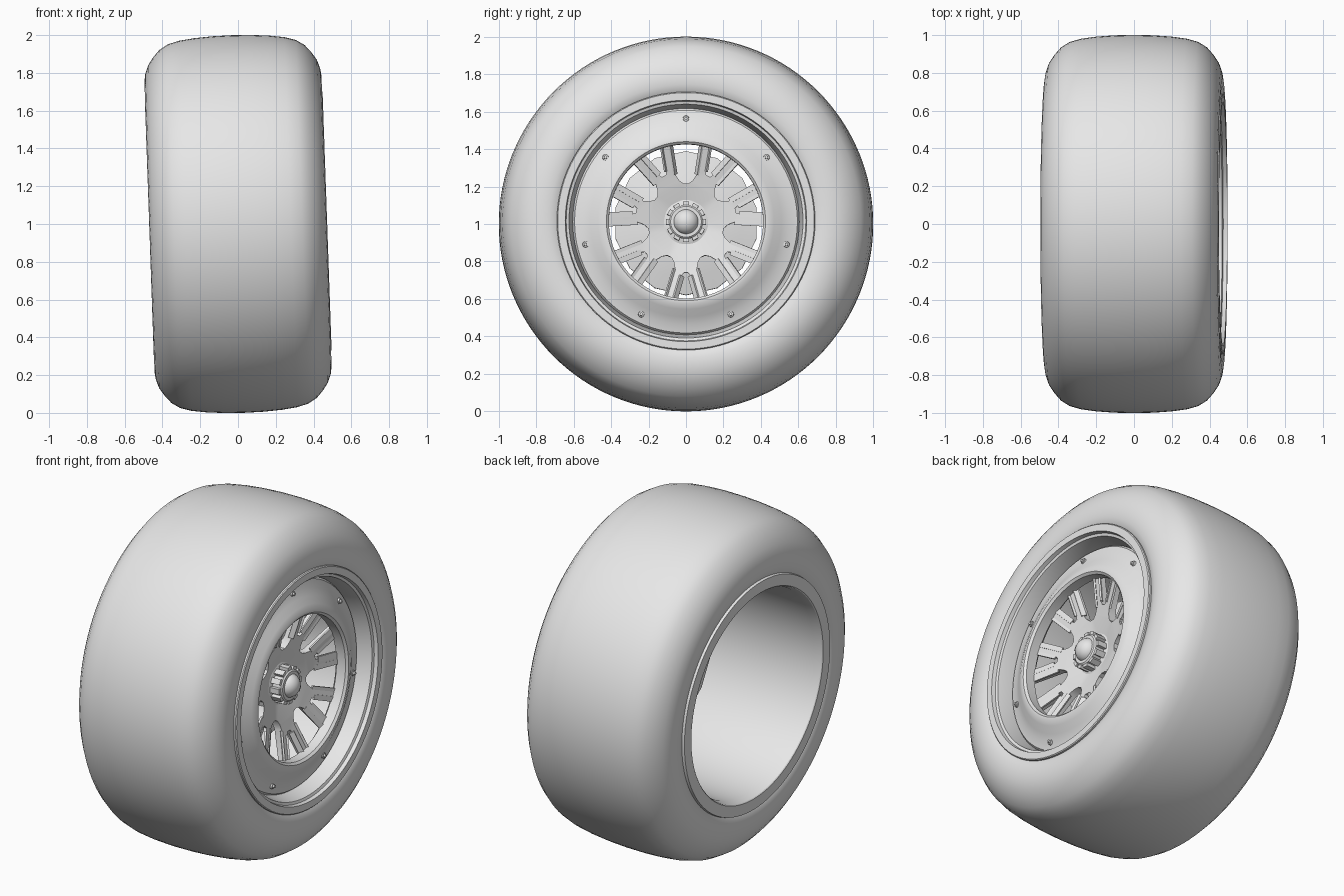
import bpy, bmesh
from math import radians, sin, cos, pi, tau, hypot
from mathutils import Matrix, Vector

if "Cube" in bpy.data.objects:
    bpy.data.objects.remove(bpy.data.objects["Cube"])

grey = bpy.data.materials.new("plain_grey")
grey.use_nodes = True
colour = (0.8, 0.8, 0.8, 1)
grey.diffuse_color = colour
grey.node_tree.nodes["Principled BSDF"].inputs["Base Color"].default_value = colour

# The wheel is modelled around the x axis, then cambered and raised
CAMBER = Matrix.Translation((0, 0, 1)) @ Matrix.Rotation(radians(-2), 4, 'Y')
REPEATS = 7


def finish(name, bm, angle=30):
    bmesh.ops.recalc_face_normals(bm, faces=bm.faces)
    bm.transform(CAMBER)
    mesh = bpy.data.meshes.new(name)
    bm.to_mesh(mesh)
    bm.free()
    mesh.materials.append(grey)
    obj = bpy.data.objects.new(name, mesh)
    bpy.context.collection.objects.link(obj)
    bpy.ops.object.select_all(action='DESELECT')
    obj.select_set(True)
    bpy.context.view_layer.objects.active = obj
    bpy.ops.object.shade_smooth_by_angle(angle=radians(angle))
    return obj


def lathe(name, profile, segments=96, closed=True, angle=30):
    """Revolve (x, radius) points around the x axis."""
    bm = bmesh.new()
    verts = [bm.verts.new((x, 0, r)) for x, r in profile]
    edges = [bm.edges.new(pair) for pair in zip(verts, verts[1:])]
    if closed:
        edges.append(bm.edges.new((verts[-1], verts[0])))
    bmesh.ops.spin(bm, geom=verts + edges, axis=(1, 0, 0), cent=(0, 0, 0),
                   angle=tau, steps=segments, use_merge=True)
    bmesh.ops.remove_doubles(bm, verts=bm.verts, dist=1e-4)
    return finish(name, bm, angle)


# Tyre: half profile mirrored left to right
half = [(0.10, 0.998), (0.20, 0.991), (0.28, 0.98), (0.34, 0.963), (0.385, 0.935),
        (0.42, 0.895), (0.447, 0.855), (0.463, 0.81), (0.469, 0.77), (0.468, 0.73),
        (0.458, 0.692), (0.44, 0.67)]
lathe("tyre", [(-x, r) for x, r in reversed(half)] + [(0, 1)] + half, 128)

# Rim: flat lips at both ends, joined by an open barrel
lathe("rim", [(0.45, 0.69), (0.467, 0.69), (0.472, 0.685), (0.472, 0.645), (0.45, 0.64),
              (0.445, 0.625), (0.36, 0.605), (-0.42, 0.605), (-0.465, 0.615),
              (-0.47, 0.62), (-0.47, 0.685), (-0.45, 0.69), (-0.42, 0.66), (0.42, 0.66)])

# Domed ring that covers the spoke ends
lathe("cover_ring", [(0.35, 0.606), (0.365, 0.595), (0.375, 0.55), (0.395, 0.51),
                     (0.418, 0.47), (0.432, 0.44), (0.432, 0.425), (0.42, 0.412),
                     (0.36, 0.412), (0.33, 0.45), (0.33, 0.606)])

# Seven small bolts, each a washer with a raised head
bm = bmesh.new()
for i in range(REPEATS):
    turn = Matrix.Rotation(tau * i / REPEATS, 4, 'X')
    for radius, depth, x in ((0.018, 0.02, 0.375), (0.010, 0.03, 0.38)):
        place = turn @ Matrix.Translation((x, 0, 0.55)) @ Matrix.Rotation(pi / 2, 4, 'Y')
        bmesh.ops.create_cone(bm, cap_ends=True, segments=12, radius1=radius,
                              radius2=radius * 0.85, depth=depth, matrix=place)
finish("cover_bolts", bm)

# Forked spokes: one outline repeated around the hub, dished towards the centre
side = [(0.205, -22), (0.225, -16.5), (0.26, -13), (0.44, -14.5),
        (0.44, -8.5), (0.29, -4.5), (0.272, -2.5)]
fork = side + [(r, -a) for r, a in reversed(side)]
bm = bmesh.new()
outline = []
for i in range(REPEATS):
    for r, a in fork:
        t = radians(a - 90) + tau * i / REPEATS
        outline.append(bm.verts.new((0, r * cos(t), r * sin(t))))
inner = []
for i in range(28):
    t = tau * i / 28
    inner.append(bm.verts.new((0, 0.08 * cos(t), 0.08 * sin(t))))
edges = []
for loop in (outline, inner):
    edges += [bm.edges.new((v, loop[i - 1])) for i, v in enumerate(loop)]
bmesh.ops.triangle_fill(bm, edges=edges, use_beauty=True, use_dissolve=False)
result = bmesh.ops.extrude_face_region(bm, geom=bm.faces[:])
front = {g for g in result["geom"] if isinstance(g, bmesh.types.BMVert)}
for v in bm.verts:
    r = hypot(v.co.y, v.co.z)
    v.co.x = 0.25 + 0.28 * r if v in front else 0.19 + 0.32 * r
finish("forked_spokes", bm)

# Raised ribs along both edges of every spoke arm
bm = bmesh.new()
for i in range(REPEATS):
    for sign in (-1, 1):
        for start, end in ((side[2], side[3]), (side[5], side[4])):
            ends = []
            for r, a in (start, end):
                t = radians(sign * a - 90) + tau * i / REPEATS
                ends.append(Vector((0.245 + 0.28 * r, r * cos(t), r * sin(t))))
            along = ends[1] - ends[0]
            place = (Matrix.Translation((ends[0] + ends[1]) / 2)
                     @ along.to_track_quat('Z', 'X').to_matrix().to_4x4()
                     @ Matrix.Diagonal((0.03, 0.011, along.length, 1)))
            bmesh.ops.create_cube(bm, size=1, matrix=place)
finish("spoke_ribs", bm)

# Faceted backing disc behind the spokes
lathe("backing_disc", [(0.10, 0), (0.10, 0.385), (0.14, 0.385), (0.16, 0.30), (0.20, 0.12),
                       (0.20, 0)], 14, closed=False, angle=20)

# Hub: collar, centre nut and round cap
lathe("hub_collar", [(0.18, 0), (0.18, 0.15), (0.27, 0.15), (0.285, 0.115),
                     (0.29, 0.09), (0.345, 0.09), (0.352, 0.082), (0.352, 0)],
      48, closed=False)
dome = [(0.335 + 0.062 * sin(pi * i / 16), 0.068 * cos(pi * i / 16)) for i in range(9)]
lathe("hub_cap", [(0.30, 0), (0.30, 0.068)] + dome, 32, closed=False)

# Teeth around the centre nut
bm = bmesh.new()
for i in range(12):
    place = (Matrix.Rotation(tau * i / 12, 4, 'X') @ Matrix.Translation((0.31, 0, 0.092))
             @ Matrix.Diagonal((0.07, 0.032, 0.03, 1)))
    bmesh.ops.create_cube(bm, size=1, matrix=place)
finish("nut_teeth", bm)
